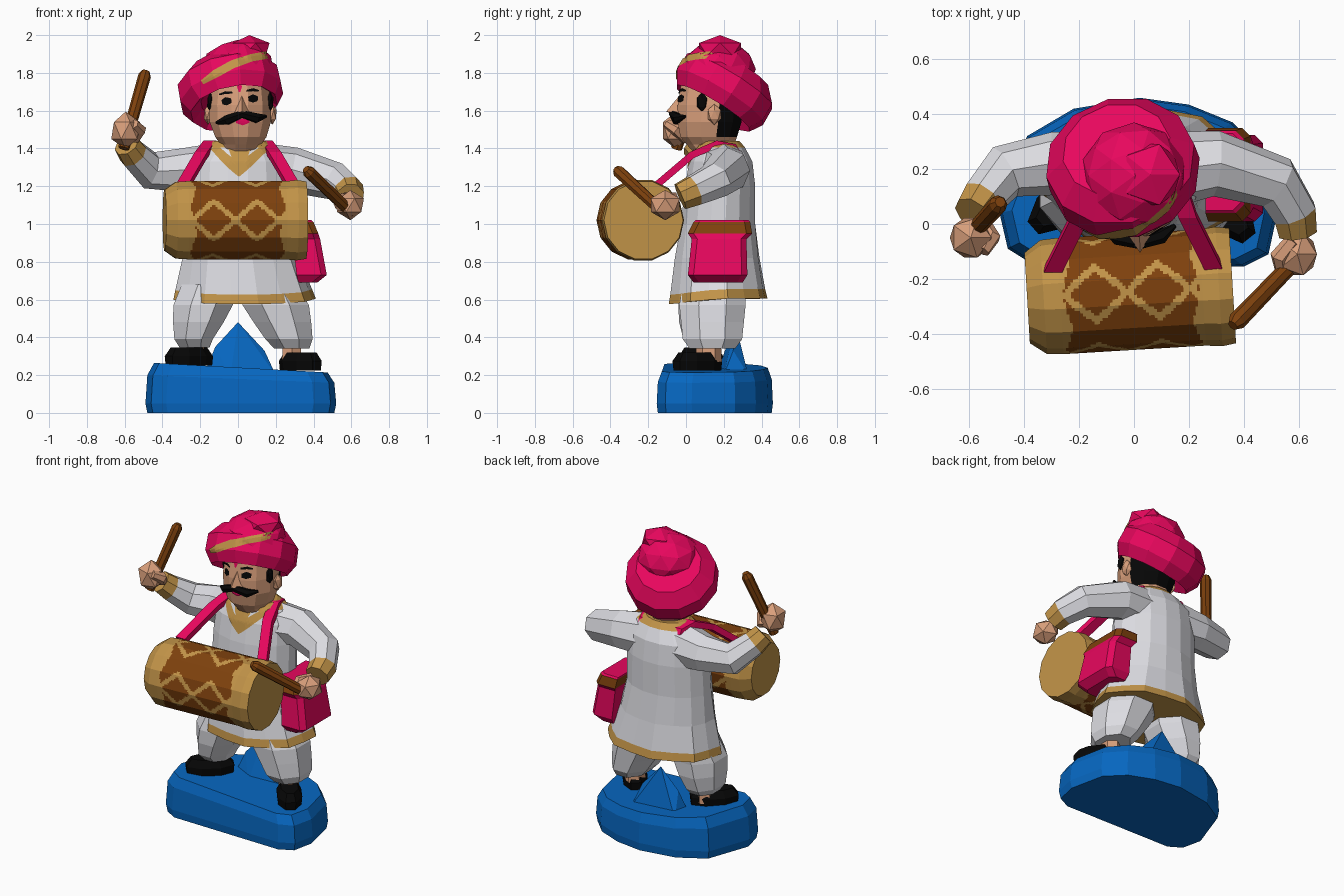
import bpy, bmesh, math
from math import sin, cos, pi
from mathutils import Vector, Matrix
from mathutils.bvhtree import BVHTree

if "Cube" in bpy.data.objects:
    bpy.data.objects.remove(bpy.data.objects["Cube"])

# ---- colours
COLOURS = {"white": (.72, .72, .76), "pink": (.8, .002, .11), "blue": (.002, .135, .53),
           "gold": (.54, .295, .065), "brown": (.21, .053, .004), "skin": (.7, .35, .2),
           "black": (.002, .002, .002)}
MATS = []
for n, c in COLOURS.items():
    m = bpy.data.materials.new(n)
    m.diffuse_color = (*c, 1)
    m.use_nodes = True
    m.node_tree.nodes["Principled BSDF"].inputs["Base Color"].default_value = m.diffuse_color
    MATS.append(m)
ID = {n: i for i, n in enumerate(COLOURS)}


# ---- helpers
def finish(name, bm, front=False):
    """Turn a bmesh (with palette indices on its faces) into an object."""
    bmesh.ops.recalc_face_normals(bm, faces=bm.faces)
    bm.normal_update()
    if front:
        bmesh.ops.reverse_faces(bm, faces=[f for f in bm.faces if f.normal.y > 0])
    used = sorted({f.material_index for f in bm.faces})
    for f in bm.faces:
        f.material_index = used.index(f.material_index)
    me = bpy.data.meshes.new(name)
    bm.to_mesh(me)
    bm.free()
    for i in used:
        me.materials.append(MATS[i])
    ob = bpy.data.objects.new(name, me)
    bpy.context.collection.objects.link(ob)
    return ob


def ring(cx, cy, z, rx, ry, n=10, rot=0, fold=0, dip=0):
    out = []
    for i in range(n):
        a = 2 * pi * (i + .5) / n
        k = 1 + fold * (-1) ** i
        x, y = rx * k * cos(a), ry * k * sin(a)
        out.append(Vector((cx + x * cos(rot) - y * sin(rot), cy + x * sin(rot) + y * cos(rot),
                           z - dip * max(0, -sin(a)))))
    return out


def add_loft(bm, rings, cols, rule=None):
    """Skin rings of points; cols gives one colour, or one per band."""
    if isinstance(cols, str):
        cols = [cols] * (len(rings) - 1)
    vs = [[bm.verts.new(p) for p in r] for r in rings]
    n = len(rings[0])
    faces = [(bm.faces.new(vs[0][::-1]), cols[0]), (bm.faces.new(vs[-1]), cols[-1])]
    for k, c in enumerate(cols):
        for i in range(n):
            j = (i + 1) % n
            faces.append((bm.faces.new((vs[k][i], vs[k][j], vs[k + 1][j], vs[k + 1][i])), c))
    for f, c in faces:
        f.material_index = ID[(rule and rule(f.calc_center_median())) or c]


def loft(name, rings, cols, rule=None):
    bm = bmesh.new()
    add_loft(bm, rings, cols, rule)
    return finish(name, bm)


def tube(name, pts, radii, cols, n=8):
    pts = [Vector(p) for p in pts]
    rings, q, last = [], None, None
    for i, p in enumerate(pts):
        d = (pts[min(i + 1, len(pts) - 1)] - pts[max(i - 1, 0)]).normalized()
        q = d.to_track_quat('Z', 'Y') if q is None else last.rotation_difference(d) @ q
        last = d
        rings.append([p + q @ Vector((radii[i] * cos(2 * pi * k / n), radii[i] * sin(2 * pi * k / n), 0))
                      for k in range(n)])
    return loft(name, rings, cols)


def add_blob(bm, c, r, col, sub=1):
    vs = bmesh.ops.create_icosphere(bm, subdivisions=sub, radius=1,
                                    matrix=Matrix.LocRotScale(Vector(c), None, Vector(r)))["verts"]
    for f in {f for v in vs for f in v.link_faces}:
        f.material_index = ID[col]


def blob(name, c, r, col, sub=1):
    bm = bmesh.new()
    add_blob(bm, c, r, col, sub)
    return finish(name, bm)


def hull(name, pts, col):
    bm = bmesh.new()
    for p in pts:
        bm.verts.new(p)
    bmesh.ops.convex_hull(bm, input=bm.verts)
    for f in bm.faces:
        f.material_index = ID[col]
    return finish(name, bm)


def decal(name, pts, target, col, steps=6):
    """Thin painted stroke (x, z, half width), projected from the front on a part."""
    tree = BVHTree.FromPolygons([v.co for v in target.data.vertices],
                                [p.vertices[:] for p in target.data.polygons])
    bm, rows = bmesh.new(), []
    P = [Vector(p) for p in pts]
    T = [(P[min(i + 1, len(P) - 1)] - P[max(i - 1, 0)]).xy.normalized() for i in range(len(P))]
    for i in range(len(P) - 1):
        for s in range(steps + (i == len(P) - 2)):
            p, t = P[i].lerp(P[i + 1], s / steps), T[i].lerp(T[i + 1], s / steps).normalized()
            row = []
            for k in (-1, -.33, .33, 1):
                x, z = p.x - t.y * p.z * k, p.y + t.x * p.z * k
                hit = tree.ray_cast(Vector((x, -2, z)), Vector((0, 1, 0)))[0]
                row.append(hit and bm.verts.new(hit + Vector((0, -.006, 0))))
            rows.append(row)
    for a, b in zip(rows, rows[1:]):
        for k in range(3):
            q = (a[k], a[k + 1], b[k + 1], b[k])
            if all(q):
                bm.faces.new(q).material_index = ID[col]
    return finish(name, bm, True)


# ---- base and rock
plan = [(-.49, .04), (-.46, -.09), (-.38, -.14), (.4, -.155), (.49, -.11), (.52, .03), (.47, .26), (.36, .37),
        (.2, .435), (.02, .46), (-.22, .42), (-.39, .32)]
def slab(z, s, tilt):
    return [Vector((.015 + (x - .015) * s, .15 + (y - .15) * s, z - tilt * x)) for x, y in plan]
loft("base", [slab(0, .98, 0), slab(.05, 1, 0), slab(.18, .98, .04), slab(.24, .91, .05)], "blue")
hull("rock", [(-.18, .22, .2), (-.04, .16, .2), (.2, .2, .2), (.17, .33, .2), (-.15, .33, .2),
              (-.12, .25, .35), (.14, .25, .33), (0, .26, .48)], "blue")

# ---- legs, ankles and shoes
for side, x, y, z, rot, legs in (
        ("right", -.26, .08, .25, .72, [(-.23, .13, .345, .085, .11), (-.235, .13, .39, .11, .155),
                                        (-.21, .13, .48, .145, .18), (-.185, .13, .57, .17, .185), (-.15, .15, .68, .16, .18)]),
        ("left", .33, .06, .225, -.9, [(.285, .14, .34, .1, .13), (.27, .14, .39, .135, .17),
                                       (.235, .14, .48, .165, .18), (.2, .14, .57, .19, .19), (.16, .15, .68, .16, .18)])):
    loft(side + "_trouser_leg", [ring(*r, n=8) for r in legs], "white")
    loft(side + "_ankle", [ring(legs[0][0], .12, .27, .06, .07, 6), ring(legs[0][0], .12, .37, .055, .065, 6)], "skin")
    a = rot if rot > 0 else pi + rot
    loft(side + "_shoe", [ring(x, y, z, .15, .075, 8, a), ring(x, y, z + .05, .155, .08, 8, a),
                          ring(x, y, z + .095, .12, .055, 8, a)], "black")

# ---- tunic with gold hem and collar
N = 16
tunic = loft("tunic", [
    ring(.035, .17, .605, .375, .26, N, fold=.025, dip=.03), ring(.03, .168, .655, .36, .25, N, fold=.025, dip=.03),
    ring(.015, .165, .82, .31, .225, N, fold=.015), ring(0, .17, 1.0, .28, .2, N), ring(0, .18, 1.2, .275, .19, N),
    ring(0, .185, 1.33, .265, .17, N), ring(.01, .18, 1.405, .2, .135, N), ring(.01, .17, 1.44, .14, .115, N)],
    ["gold"] + ["white"] * 5 + ["gold"])
decal("collar_trim", [(-.13, 1.41, .02), (-.07, 1.35, .025), (.005, 1.285, .035), (.08, 1.35, .025), (.15, 1.41, .02)],
      tunic, "gold")
decal("collar_front", [(.008, 1.4, .06), (.008, 1.35, .04), (.006, 1.3, .01)], tunic, "gold")

# ---- sleeves, hands and drumsticks
sleeve = ["white"] * 3 + ["gold"]
tube("right_sleeve", [(-.08, .19, 1.29), (-.3, .22, 1.285), (-.47, .19, 1.285), (-.555, .09, 1.37), (-.59, .04, 1.42)],
     [.145, .115, .1, .08, .07], sleeve)
tube("left_sleeve", [(.08, .19, 1.29), (.3, .22, 1.285), (.52, .15, 1.225), (.585, .04, 1.175), (.595, -.03, 1.145)],
     [.145, .12, .1, .085, .075], sleeve)
blob("right_hand", (-.595, -.05, 1.495), (.085, .085, .1), "skin")
blob("left_hand", (.595, -.11, 1.1), (.08, .09, .08), "skin")
tube("right_thumb", [(-.55, .0, 1.45), (-.52, -.05, 1.5), (-.55, -.1, 1.53)], [.03, .035, .025], "skin", 6)
tube("left_thumb", [(.58, -.06, 1.14), (.53, -.12, 1.13), (.54, -.18, 1.09)], [.03, .035, .025], "skin", 6)
for side, a, b in (("right", (-.605, -.05, 1.4), (-.487, .08, 1.81)), ("left", (.6, -.12, 1.06), (.36, -.37, 1.29))):
    a, b = Vector(a), Vector(b)
    tube(side + "_drumstick", [a, a.lerp(b, .94), b], [.03, .034, .02], "brown", 8)

# ---- drum: finely cut barrel, laced by a zigzag rule
place = Matrix.Translation((-.01, -.247, 1.02)) @ Matrix.Rotation(.06, 4, 'Z')
inverse = place.inverted()
SIDES, SUB = 14, 8
def hoop(x, r):
    corner = [Vector((x, r * cos(2 * pi * i / SIDES), r * sin(2 * pi * i / SIDES))) for i in range(SIDES + 1)]
    return [place @ corner[i].lerp(corner[i + 1], k / SUB) for i in range(SIDES) for k in range(SUB)]
def lacing(c):
    p = inverse @ c
    a = math.atan2(p.z, -p.y)
    if abs(p.x) > .235 + .012 * sin(5 * a) or math.hypot(p.y, p.z) < .15:
        return "gold"
    sector = 2 * pi / 4
    a = (a + sector / 2) % sector - sector / 2
    w = .5 * (4 * abs(((p.x - .1) / .46) % 1 - .5) - 1)
    return "gold" if min(abs(a - w), abs(a + w)) < .085 else "brown"
loft("drum", [hoop(-.38, .165), hoop(-.32, .208)] + [hoop(-.26 + .01 * i, .212) for i in range(53)]
     + [hoop(.32, .218), hoop(.37, .21)], "gold", lacing)

# ---- drum straps
for side, s in (("right", -1), ("left", 1)):
    path = [(.12 * s, .27, 1.41), (.15 * s, .17, 1.43), (.195 * s, .03, 1.37), (.295 * s, -.17, 1.2)]
    loft(side + "_drum_strap", [[Vector(p) + Vector((dx, -.5 * t, .8 * t)) for dx, t in
                                 ((-.033, -.025), (.033, -.025), (.033, .015), (-.033, .015))] for p in path], "pink")

# ---- shoulder bag with brown opening
def bag_ring(x0, x1, y0, y1, z):
    b = .03
    return [Vector(p) for p in ((x0, y0, z), (x1 - b, y0, z), (x1, y0 + b, z), (x1, y1 - b, z), (x1 - b, y1, z), (x0, y1, z))]
loft("bag", [bag_ring(.32, .42, .04, .3, .69), bag_ring(.31, .47, .01, .325, .73), bag_ring(.29, .435, .03, .32, .92),
             bag_ring(.27, .425, .01, .35, .95), bag_ring(.26, .40, .04, .34, 1.01), bag_ring(.26, .39, .05, .33, 1.02)],
     ["pink", "pink", "pink", "brown", "pink"])

# ---- head with dark hair at the back
head = loft("head", [ring(.015, .16, 1.37, .11, .115, 12), ring(.015, .13, 1.42, .11, .13, 12),
                     ring(.015, .12, 1.46, .14, .155, 12), ring(.012, .125, 1.54, .168, .175, 12),
                     ring(.01, .13, 1.63, .17, .18, 12), ring(.01, .14, 1.75, .155, .17, 12),
                     ring(.01, .15, 1.82, .1, .1, 12)], "skin",
            lambda c: "black" if c.y > .17 and c.z > 1.48 else None)
hull("nose", [(.02, -.035, 1.68), (-.025, -.035, 1.59), (.065, -.035, 1.59), (.022, -.105, 1.595), (.022, -.03, 1.57)], "skin")
for side, s in (("right", -1), ("left", 1)):
    blob(side + "_ear", (.012 + .17 * s, .15, 1.58), (.025, .04, .055), "skin")
    blob(side + "_sideburn", (.012 + .158 * s, .085, 1.645), (.02, .03, .055), "black")
tube("moustache", [(-.115, -.01, 1.535), (-.06, -.05, 1.55), (.022, -.07, 1.582), (.1, -.045, 1.56), (.15, -.005, 1.57)],
     [.008, .027, .022, .027, .008], "black", 6)
decal("right_eye", [(-.085, 1.645, .012), (-.062, 1.65, .022), (-.035, 1.653, .012)], head, "black", 3)
decal("left_eye", [(.055, 1.662, .012), (.08, 1.665, .022), (.105, 1.663, .012)], head, "black", 3)
decal("right_eyebrow", [(-.1, 1.685, .004), (-.065, 1.696, .007), (-.03, 1.695, .005)], head, "black", 3)
decal("left_eyebrow", [(.045, 1.705, .005), (.08, 1.711, .008), (.11, 1.705, .004)], head, "black", 3)
decal("lips", [(-.01, 1.542, .008), (.025, 1.54, .018), (.06, 1.545, .008)], head, "pink", 3)
decal("forehead_mark", [(.008, 1.7, .004), (.008, 1.725, .013), (.008, 1.75, .008)], head, "pink", 3)

# ---- turban: thick tilted roll, crown and knot
tilt = Matrix.Translation((-.04, .2, 1.705)) @ Matrix.Rotation(-.2, 4, 'Y') @ Matrix.Rotation(-.54, 4, 'X')
bm = bmesh.new()
add_loft(bm, [[tilt @ p for p in ring(0, 0, z, r, r * .98, 12)] for z, r in
              ((-.05, .17), (-.11, .235), (-.04, .28), (.06, .277), (.14, .2))], "pink")
add_blob(bm, (.0, .175, 1.82), (.195, .195, .155), "pink", 2)
add_blob(bm, (.06, .18, 1.925), (.12, .13, .075), "pink", 1)
turban = finish("turban", bm)
decal("turban_band", [(-.19, 1.75, .012), (-.12, 1.795, .022), (-.03, 1.845, .022), (.07, 1.88, .02), (.155, 1.895, .02)],
      turban, "gold")
